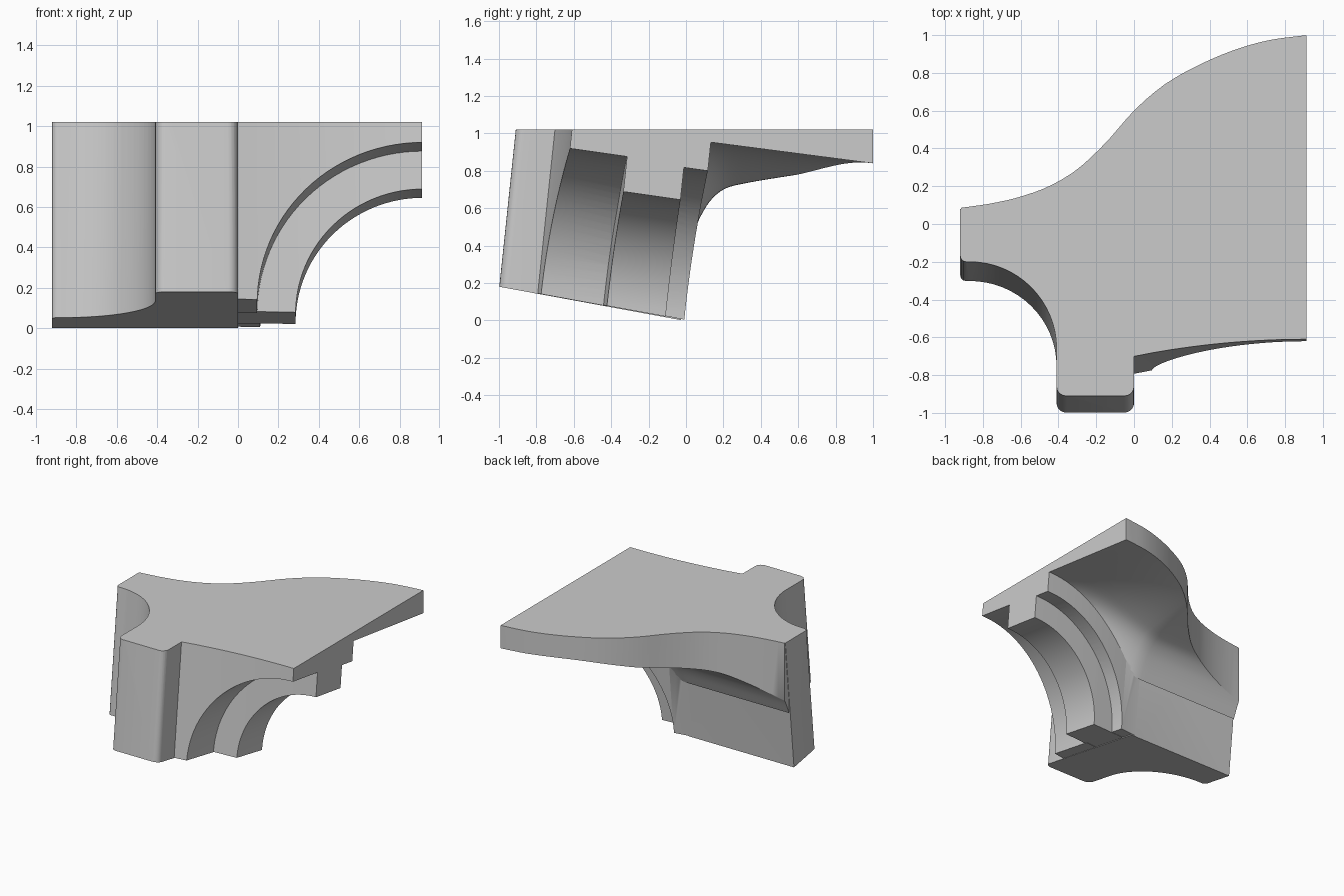
import bpy, bmesh, math

if "Cube" in bpy.data.objects:
    bpy.data.objects.remove(bpy.data.objects["Cube"])

TOP = 1.02
LEAN = 0.105      # backward lean of the walls
SLOPE = 0.18      # tilt of the bottom bed
RIGHT = 0.912     # cut face on the right

stone = bpy.data.materials.new("grey stone")
stone.diffuse_color = (0.6, 0.6, 0.6, 1)
stone.use_nodes = True
stone.node_tree.nodes["Principled BSDF"].inputs["Base Color"].default_value = stone.diffuse_color


def lean(y, z):
    return y + LEAN * (z - TOP)


def interp(pts, x):
    """Smooth interpolation through a short list of points."""
    n = len(pts)
    x = min(max(x, pts[0][0]), pts[-1][0])
    i = next(k for k in range(n - 1) if x <= pts[k + 1][0])

    def tangent(k):
        a, b = pts[max(k - 1, 0)], pts[min(k + 1, n - 1)]
        return (b[1] - a[1]) / (b[0] - a[0])
    (x0, y0), (x1, y1) = pts[i], pts[i + 1]
    h = x1 - x0
    t = (x - x0) / h
    return ((2*t**3 - 3*t**2 + 1) * y0 + (t**3 - 2*t**2 + t) * h * tangent(i)
            + (3*t**2 - 2*t**3) * y1 + (t**3 - t**2) * h * tangent(i + 1))


def finish(name, bm):
    bmesh.ops.triangulate(bm, faces=[f for f in bm.faces if len(f.verts) == 4])
    bmesh.ops.recalc_face_normals(bm, faces=bm.faces)
    me = bpy.data.meshes.new(name)
    bm.to_mesh(me)
    bm.free()
    me.materials.append(stone)
    ob = bpy.data.objects.new(name, me)
    bpy.context.collection.objects.link(ob)
    return ob


def sheet_solid(name, lower, upper):
    """Closed solid between two matching grids of points."""
    bm = bmesh.new()
    lo = [[bm.verts.new(p) for p in row] for row in lower]
    up = [[bm.verts.new(p) for p in row] for row in upper]
    n, m = len(lo), len(lo[0])
    for g in (lo, up):
        for i in range(n - 1):
            for j in range(m - 1):
                bm.faces.new((g[i][j], g[i+1][j], g[i+1][j+1], g[i][j+1]))
    for j in (0, m - 1):
        for i in range(n - 1):
            bm.faces.new((lo[i][j], lo[i+1][j], up[i+1][j], up[i][j]))
    for i in (0, n - 1):
        for j in range(m - 1):
            bm.faces.new((lo[i][j], lo[i][j+1], up[i][j+1], up[i][j]))
    return finish(name, bm)


def arc(cx, cy, r, a0, a1, n):
    return [(cx + r * math.cos(math.radians(a0 + (a1 - a0) * i / n)),
             cy + r * math.sin(math.radians(a0 + (a1 - a0) * i / n)))
            for i in range(n + 1)]


# Pier: two arms joined by a hollow quarter round, with eased corners
outline = [(0.0, 0.08), (-0.92, 0.08)]
outline += arc(-0.89, -0.17, 0.03, 180, 270, 3)
outline += arc(-0.87, -0.66, 0.46, 90, 0, 16)
outline += arc(-0.36, -0.86, 0.05, 180, 270, 5)
outline += arc(-0.05, -0.86, 0.05, 270, 360, 5)
bm = bmesh.new()
low, high = [], []
for x, y in outline:
    z = -SLOPE * (y - 0.09)
    low.append(bm.verts.new((x, lean(y, z), z)))
    high.append(bm.verts.new((x, lean(y, 1.1), 1.1)))
bm.faces.new(low)
bm.faces.new(high)
for i in range(len(outline)):
    j = (i + 1) % len(outline)
    bm.faces.new((low[i], low[j], high[j], high[i]))
pier = finish("springer_block", bm)


# Arch orders: stepped bands, each with its own radius.
# Each is overlong by its own amount and trimmed after merging.
def arch_band(name, k, y0, y1, r, bow0, bow1):
    cx = 0.915
    top = 1.1 + 0.02 * k
    path = [(-0.06 - 0.02 * k, 0)] + arc(cx, 0, r, 180, 90, 28)
    path.append((0.95 + 0.02 * k, r))
    lower, upper = [], []
    for i, (x, h) in enumerate(path):
        b = max(0, (RIGHT - x) / RIGHT) ** 2
        lrow, urow = [], []
        for y, bow in ((y0, bow0), (y1, bow1)):
            yb = y - bow * b
            if i < 2:
                z = -SLOPE * (yb - 0.09) + 0.002 * k
            else:
                z = 0.012 + h - 0.14 * (yb - 0.09 * (1 - h))
            lrow.append((x, lean(yb, z), z))
            urow.append((x, lean(yb, top), top))
        lower.append(lrow)
        upper.append(urow)
    return sheet_solid(name, lower, upper)


parts = [
    arch_band("outer_arch_wall", 1, -0.61, -0.28, 0.82, 0.09, 0.05),
    arch_band("main_rib", 2, -0.30, 0.01, 0.63, 0.05, 0.03),
    arch_band("rear_rib", 3, -0.02, 0.14, 0.805, 0.03, 0.055),
]

# Vault slab: curved rear rim, coved underside rising to the crown
rim = [(-0.92, 0.085), (-0.75, 0.11), (-0.6, 0.145), (-0.45, 0.20),
       (-0.3, 0.29), (-0.15, 0.43), (0, 0.60), (0.15, 0.73), (0.3, 0.82),
       (0.5, 0.91), (0.7, 0.97), (0.912, 1.0)]
cove = [(0.03, 0.45), (0.08, 0.56), (0.13, 0.64), (0.2, 0.70), (0.3, 0.73),
        (0.6, 0.78), (1.0, 0.84)]
lower, upper = [], []
N, M = 40, 20
for i in range(N + 1):
    x = -0.917 + 1.96 * i / N
    s = math.sin(math.pi / 2 * min(1, max(0, x / RIGHT))) ** 1.3
    end = interp(rim, x)
    lrow, urow = [], []
    for j in range(M + 1):
        y = 0.03 + (end - 0.03) * (j / M) ** 1.5
        c = interp(cove, y)
        crown = 0.97 - 0.13 * y
        lrow.append((x, y, c + (crown - c) * s))
        urow.append((x, y, 1.2))
    lower.append(lrow)
    upper.append(urow)
parts.append(sheet_solid("vault_slab", lower, upper))


# Merge into one stone, then trim the top bed and the right face
def combine(tool, operation):
    mod = pier.modifiers.new(operation, 'BOOLEAN')
    mod.operation = operation
    mod.solver = 'EXACT'
    mod.object = tool
    bpy.ops.object.modifier_apply(modifier=mod.name)
    bpy.data.objects.remove(tool)


bpy.context.view_layer.objects.active = pier
pier.select_set(True)
for p in parts:
    combine(p, 'UNION')
bm = bmesh.new()
bmesh.ops.create_cube(bm, size=1)
for v in bm.verts:
    v.co.x = RIGHT if v.co.x > 0 else -2
    v.co.y *= 4
    v.co.z = TOP if v.co.z > 0 else -1
combine(finish("trim_box", bm), 'INTERSECT')
bpy.ops.object.shade_smooth_by_angle(angle=math.radians(30))
